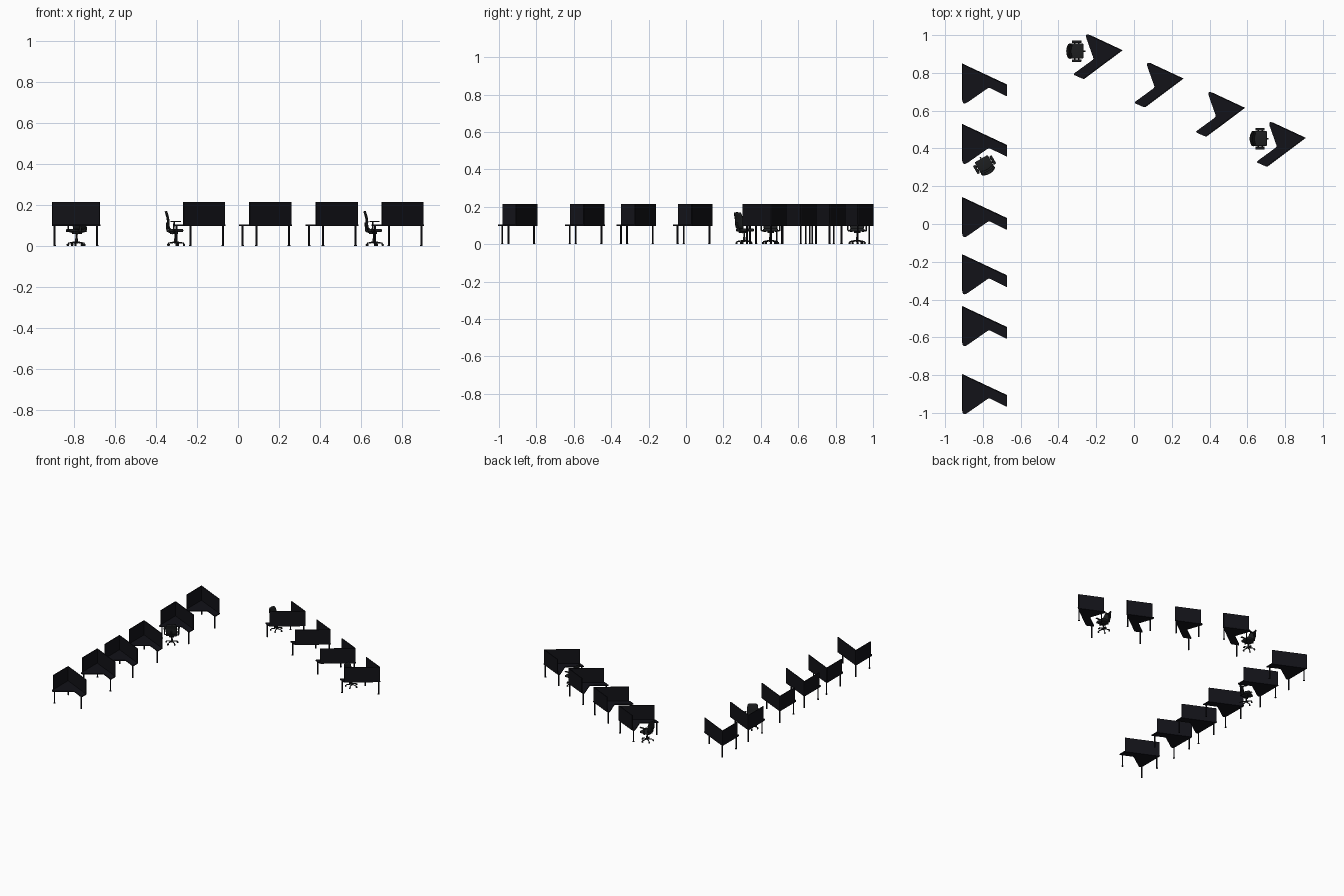
import bpy, bmesh, math
from mathutils import Vector, Matrix

if "Cube" in bpy.data.objects:
    bpy.data.objects.remove(bpy.data.objects["Cube"])


def material(name, rgb):
    m = bpy.data.materials.new(name)
    m.diffuse_color = (*rgb, 1)
    m.use_nodes = True
    m.node_tree.nodes["Principled BSDF"].inputs["Base Color"].default_value = m.diffuse_color
    return m


DESK = material("desk_black", (0.006, 0.006, 0.009))
CHAIR = material("chair_black", (0.012, 0.013, 0.014))


def finish(name, bm, mat, M=Matrix(), smooth=True):
    bmesh.ops.recalc_face_normals(bm, faces=bm.faces)
    me = bpy.data.meshes.new(name)
    bm.to_mesh(me)
    bm.free()
    me.materials.append(mat)
    ob = bpy.data.objects.new(name, me)
    ob.matrix_world = M
    bpy.context.collection.objects.link(ob)
    if smooth:
        bpy.ops.object.select_all(action='DESELECT')
        ob.select_set(True)
        bpy.context.view_layer.objects.active = ob
        bpy.ops.object.shade_smooth_by_angle(angle=math.radians(40))
    return ob


def rounded(corners):
    # corners are (x, y, cut length)
    out, n = [], len(corners)
    for i, (x, y, r) in enumerate(corners):
        p = Vector((x, y))
        if not r:
            out.append(p)
            continue
        a = p + (Vector(corners[i - 1][:2]) - p).normalized() * r
        b = p + (Vector(corners[(i + 1) % n][:2]) - p).normalized() * r
        for k in range(6):
            t = k / 5
            out.append(a * (1 - t) ** 2 + p * 2 * t * (1 - t) + b * t * t)
    return out


def prism(bm, pts, z0, z1):
    f = bm.faces.new([bm.verts.new((p[0], p[1], z0)) for p in pts])
    r = bmesh.ops.extrude_face_region(bm, geom=[f])
    top = [v for v in r["geom"] if isinstance(v, bmesh.types.BMVert)]
    bmesh.ops.translate(bm, verts=top, vec=(0, 0, z1 - z0))


def rod(bm, a, b, r1, r2=None, n=12):
    a, b = Vector(a), Vector(b)
    d = b - a
    M = Matrix.Translation((a + b) / 2) @ d.to_track_quat('Z', 'Y').to_matrix().to_4x4()
    bmesh.ops.create_cone(bm, cap_ends=True, segments=n, radius1=r1,
                          radius2=r1 if r2 is None else r2, depth=d.length, matrix=M)


def rbox(bm, c, s, bev):
    # softened box
    M = Matrix.Translation(c) @ Matrix.Diagonal((*s, 1))
    vs = bmesh.ops.create_cube(bm, size=1, matrix=M)["verts"]
    es = list({e for v in vs for e in v.link_edges})
    bmesh.ops.bevel(bm, geom=es, offset=bev, segments=3, profile=0.5, affect='EDGES')


def desk(pos, outline, legs, ends):
    M = Matrix.Translation((*pos, 0))
    # worktop
    bm = bmesh.new()
    prism(bm, rounded(outline), 0.098, 0.105)
    finish("worktop", bm, DESK, M, False)
    # legs with small feet
    bm = bmesh.new()
    for x, y in legs:
        rod(bm, (x, y, 0.003), (x, y, 0.099), 0.0048)
        rod(bm, (x, y, 0), (x, y, 0.005), 0.0065)
    finish("desk_legs", bm, DESK, M)
    # two privacy screens meeting at the corner, with a narrow gap
    mid = Vector(legs[1])
    for i, e in enumerate(ends):
        e = Vector(e)
        d = e.normalized()
        nrm = Vector((-d.y, d.x))
        inner = Vector(legs[2 if i == 0 else 0])
        if nrm.dot(inner) < 0:
            nrm = -nrm
        a = d * (0.003 if i else 0.008)
        w = nrm * 0.006
        bm = bmesh.new()
        prism(bm, [a, e, e + w, a + w], 0.1, 0.215)
        finish("privacy_screen", bm, DESK, M, False)


left_top = [(0, 0, 0), (.237, -.111, .004), (.237, -.174, .004), (.142, -.127, .01), (0, -.226, .038)]
left_legs = [(.014, -.188), (.014, -.018), (.222, -.155)]
for y in (.85, .53, .143, -.16, -.434, -.794):
    desk((-.91, y), left_top, left_legs, [(0, -.187), (.235, -.111)])

right_top = [(0, 0, 0), (-.206, -.154, .012), (-.264, -.128, .012), (-.153, -.047, .01), (-.203, .094, .036)]
right_legs = [(-.173, .06), (-.014, -.002), (-.24, -.13)]
for p in ((-.06, .92), (.263, .77), (.588, .615), (.91, .456)):
    desk(p, right_top, right_legs, [(-.176, .082), (-.205, -.153)])


def chair(x, y, ang):
    M = Matrix.Translation((x, y, 0)) @ Matrix.Rotation(math.radians(ang), 4, 'Z')
    # five-star base with casters
    bm = bmesh.new()
    for k in range(5):
        a = math.tau * k / 5
        c, s = math.cos(a), math.sin(a)
        rod(bm, (0, 0, .02), (c * .042, s * .042, .014), .0045, .003, 8)
        t = Vector((-s, c, 0)) * .004
        p = Vector((c * .042, s * .042, .006))
        rod(bm, p - t, p + t, .006)
    rod(bm, (0, 0, .012), (0, 0, .038), .007)
    rod(bm, (0, 0, .03), (0, 0, .065), .0045)
    finish("chair_base", bm, CHAIR, M)
    # seat and tilt mechanism
    bm = bmesh.new()
    rbox(bm, (.004, 0, .076), (.07, .08, .016), .007)
    rbox(bm, (-.006, 0, .065), (.04, .035, .012), .003)
    finish("chair_seat", bm, CHAIR, M)
    # curved backrest
    prof = [(-.028, .08), (-.036, .09), (-.039, .105), (-.038, .12), (-.041, .14), (-.046, .158), (-.05, .17)]
    widths = [.028, .036, .039, .04, .039, .037, .03]
    bm = bmesh.new()
    rows = []
    for (px, pz), w in zip(prof, widths):
        rows.append([bm.verts.new((px + .007 * (j / 4) ** 2, w * j / 4, pz)) for j in range(-4, 5)])
    for r0, r1 in zip(rows, rows[1:]):
        for j in range(8):
            bm.faces.new((r0[j], r0[j + 1], r1[j + 1], r1[j]))
    ob = finish("chair_back", bm, CHAIR, M)
    mod = ob.modifiers.new("thickness", 'SOLIDIFY')
    mod.thickness = .006
    mod.offset = 0
    # spine joining back to seat
    bm = bmesh.new()
    rod(bm, (-.01, 0, .063), (-.038, 0, .075), .006)
    rod(bm, (-.038, 0, .072), (-.043, 0, .115), .006, .004)
    finish("chair_spine", bm, CHAIR, M)
    # armrests
    bm = bmesh.new()
    for s in (-1, 1):
        rbox(bm, (.002, s * .05, .12), (.05, .014, .006), .0025)
        rod(bm, (-.006, s * .05, .119), (-.008, s * .05, .075), .004)
        rod(bm, (-.008, s * .052, .074), (-.006, s * .025, .068), .004)
    finish("chair_arms", bm, CHAIR, M)


chair(-.306, .915, 0)
chair(.665, .452, 0)
chair(-.79, .312, 120)
